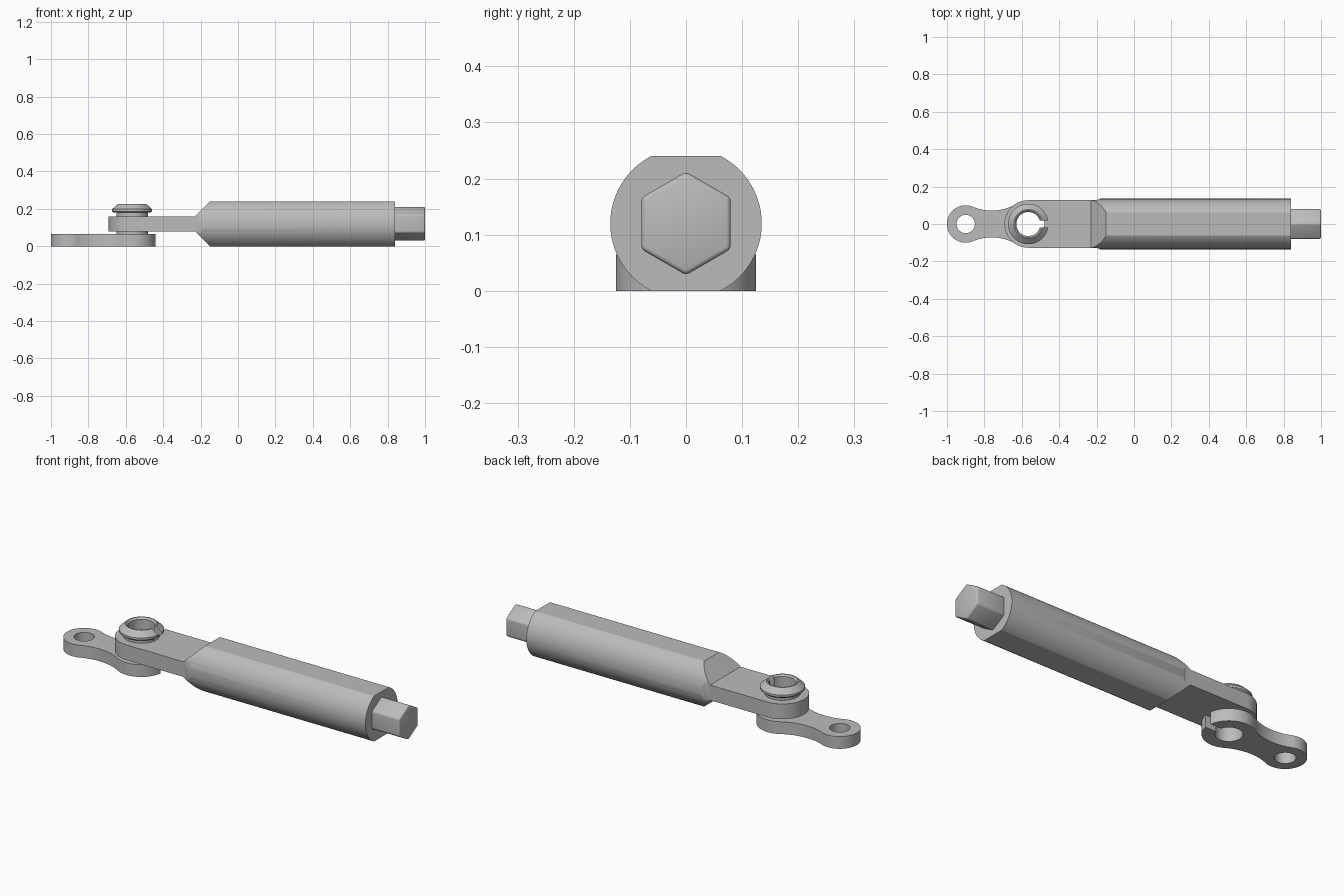
import bpy
import bmesh
from math import sin, cos, pi, hypot, atan2, sqrt
from mathutils import Matrix

if "Cube" in bpy.data.objects:
    bpy.data.objects.remove(bpy.data.objects["Cube"], do_unlink=True)

steel = bpy.data.materials.new("grey steel")
steel.use_nodes = True
colour = (0.5, 0.5, 0.5, 1)
steel.diffuse_color = colour
steel.node_tree.nodes["Principled BSDF"].inputs["Base Color"].default_value = colour

PIVOT, EYE = -0.565, -0.9        # x of the two joints
AXIS_Z = 0.12                    # height of the handle axis
BORE = 0.064


def finish(name, bm):
    bmesh.ops.recalc_face_normals(bm, faces=bm.faces)
    mesh = bpy.data.meshes.new(name)
    bm.to_mesh(mesh)
    bm.free()
    obj = bpy.data.objects.new(name, mesh)
    bpy.context.collection.objects.link(obj)
    mesh.materials.append(steel)
    return obj


def prism(name, points, low, high, side=False):
    """Extrude an outline along z, or an x-z outline along y."""
    bm = bmesh.new()
    place = (lambda u, v: (u, low, v)) if side else (lambda u, v: (u, v, low))
    face = bm.faces.new([bm.verts.new(place(u, v)) for u, v in points])
    new = bmesh.ops.extrude_face_region(bm, geom=[face])["geom"]
    step = (0, high - low, 0) if side else (0, 0, high - low)
    bmesh.ops.translate(bm, vec=step, verts=[v for v in new if isinstance(v, bmesh.types.BMVert)])
    return finish(name, bm)


def cylinder(name, radius, start, end, centre, along_x=False, sides=96):
    bm = bmesh.new()
    bmesh.ops.create_cone(bm, cap_ends=True, segments=sides, radius1=radius,
                          radius2=radius, depth=end - start)
    mid = (start + end) / 2
    if along_x:
        turn = Matrix.Translation((mid, 0, centre)) @ Matrix.Rotation(pi / 2, 4, "Y")
    else:
        turn = Matrix.Translation((centre, 0, mid))
    bmesh.ops.transform(bm, matrix=turn, verts=bm.verts)
    return finish(name, bm)


def lathe(name, profile, x, sides=72):
    bm = bmesh.new()
    rings = [[bm.verts.new((x + r * cos(2 * pi * i / sides), r * sin(2 * pi * i / sides), z))
              for i in range(sides)] for r, z in profile]
    for a, b in zip(rings, rings[1:] + rings[:1]):
        for i in range(sides):
            j = (i + 1) % sides
            bm.faces.new((a[i], a[j], b[j], b[i]))
    return finish(name, bm)


def apply_modifiers(obj):
    graph = bpy.context.evaluated_depsgraph_get()
    mesh = bpy.data.meshes.new_from_object(obj.evaluated_get(graph))
    obj.modifiers.clear()
    obj.data = mesh


def combine(obj, tool, operation="DIFFERENCE"):
    mod = obj.modifiers.new("cut", "BOOLEAN")
    mod.operation, mod.solver, mod.object = operation, "EXACT", tool
    apply_modifiers(obj)
    bpy.data.objects.remove(tool, do_unlink=True)


def arc(x, y, r, start, end, steps=24):
    return [(x + r * cos(start + (end - start) * i / steps),
             y + r * sin(start + (end - start) * i / steps)) for i in range(steps + 1)]


def cut_slot(obj):
    box = [(PIVOT, -0.018), (-0.4, -0.018), (-0.4, 0.018), (PIVOT, 0.018)]
    combine(obj, prism("slot_cutter", box, -0.1, 0.4))


# Handle: round bar with flats, ramped down to a tongue with a rounded end
handle = cylinder("handle", 0.135, -0.75, 0.84, AXIS_Z, along_x=True)
upper = [(-0.8, 0.16), (-0.23, 0.16), (-0.15, 0.24), (0.9, 0.24)]
lower = [(x, 2 * AXIS_Z - z) for x, z in reversed(upper)]
combine(handle, prism("side_cutter", upper + lower, -0.3, 0.3, side=True), "INTERSECT")
half = [(0.9, 0.15), (-0.15, 0.15), (-0.2, 0.127)]
plan = half + arc(PIVOT, 0, 0.127, pi / 2, 3 * pi / 2, 48) + [(x, -y) for x, y in reversed(half)]
combine(handle, prism("plan_cutter", plan, -0.1, 0.4), "INTERSECT")
combine(handle, cylinder("pivot_hole_cutter", 0.086, -0.1, 0.4, PIVOT))

# Hexagonal drive end with softened edges
hex_drive = cylinder("hex_drive", 0.092, 0.83, 1.0, AXIS_Z, along_x=True, sides=6)
turn = Matrix.Translation((0, 0, AXIS_Z)) @ Matrix.Rotation(pi / 6, 4, "X") @ Matrix.Translation((0, 0, -AXIS_Z))
hex_drive.data.transform(turn)
bevel = hex_drive.modifiers.new("soft edges", "BEVEL")
bevel.width, bevel.segments = 0.008, 3
apply_modifiers(hex_drive)

# Link: two round ends blended by a concave waist
r1, r2, blend = 0.1, 0.125, 0.26
gap = PIVOT - EYE
along = ((blend + r1) ** 2 - (blend + r2) ** 2 + gap ** 2) / (2 * gap)
cx, cy = EYE + along, sqrt((blend + r1) ** 2 - along ** 2)
a1, a2 = atan2(cy, cx - EYE), atan2(cy, cx - PIVOT)
top_edge = arc(PIVOT, 0, r2, 0, a2)
top_edge += arc(cx, cy, blend, a2 - pi, a1 - pi)[1:-1]
top_edge += arc(EYE, 0, r1, a1, pi)
outline = top_edge + [(x, -y) for x, y in reversed(top_edge[1:-1])]
link = prism("link", outline, 0, 0.065)
combine(link, cylinder("eye_cutter", 0.049, -0.1, 0.2, EYE))
combine(link, cylinder("bore_cutter", BORE, -0.1, 0.2, PIVOT, sides=72))
cut_slot(link)

# Split snap sleeve through the tongue, with a tapered retaining lip
sleeve = lathe("snap_sleeve", [(BORE, 0.06), (0.085, 0.06), (0.085, 0.18), (0.1, 0.18),
                               (0.108, 0.187), (0.108, 0.198), (0.078, 0.225),
                               (0.072, 0.225), (BORE, 0.217)], PIVOT)
cut_slot(sleeve)

# Smooth the curved walls, keep the edges sharp
bpy.ops.object.select_all(action="DESELECT")
for part in (handle, hex_drive, link, sleeve):
    part.select_set(True)
bpy.context.view_layer.objects.active = handle
bpy.ops.object.shade_smooth_by_angle(angle=pi / 7)
